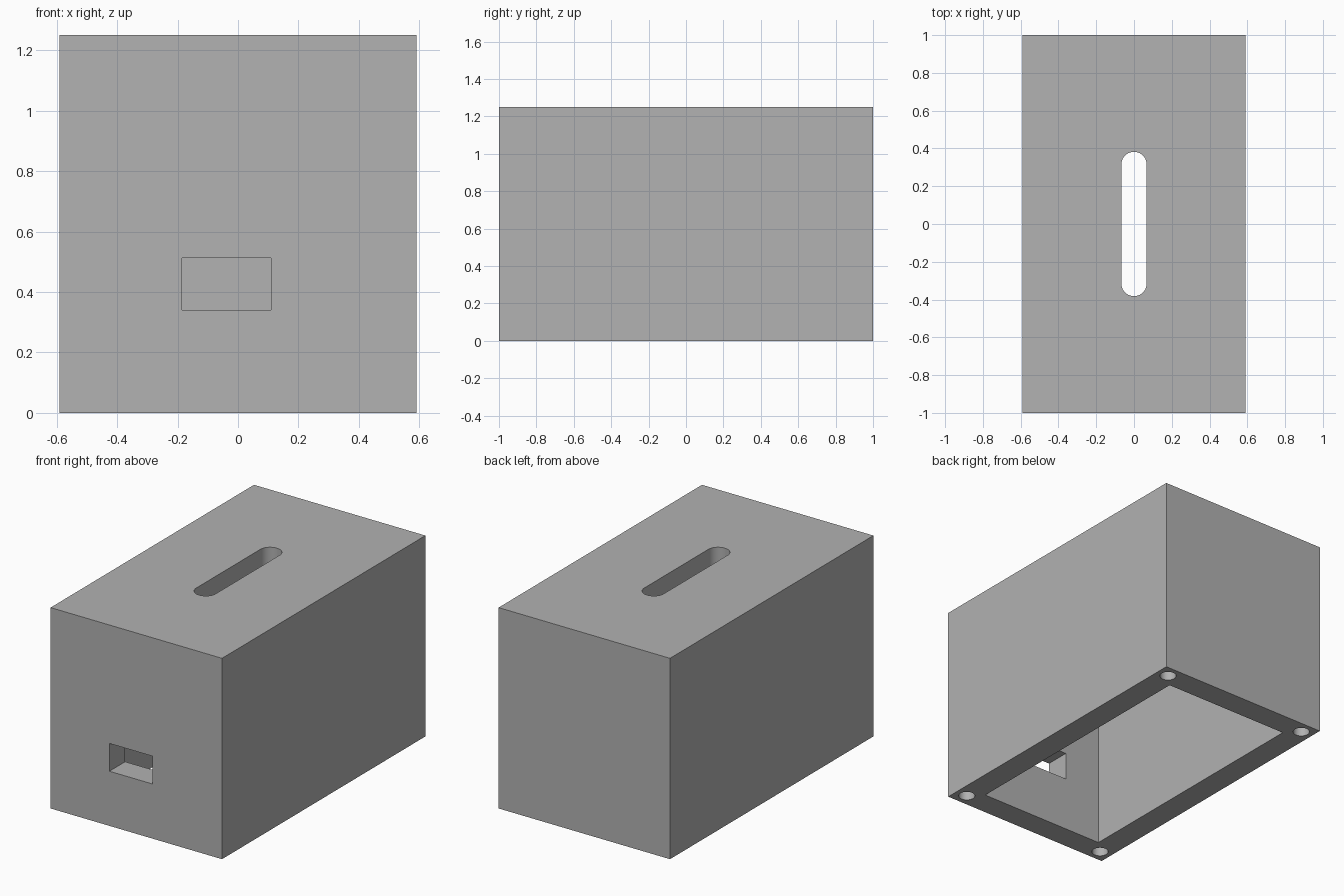
import bpy, bmesh, math
from mathutils import Matrix, Vector

if "Cube" in bpy.data.objects:
    bpy.data.objects.remove(bpy.data.objects["Cube"])

W, D, H = 1.18, 2.0, 1.25      # outer size
T = 0.155                      # wall thickness

grey = bpy.data.materials.new("plain grey")
grey.diffuse_color = (0.445, 0.445, 0.445, 1)
grey.use_nodes = True
grey.node_tree.nodes["Principled BSDF"].inputs["Base Color"].default_value = grey.diffuse_color


def make_object(name, bm):
    bmesh.ops.recalc_face_normals(bm, faces=bm.faces)
    mesh = bpy.data.meshes.new(name)
    bm.to_mesh(mesh)
    bm.free()
    mesh.materials.append(grey)
    obj = bpy.data.objects.new(name, mesh)
    bpy.context.collection.objects.link(obj)
    return obj


def box(name, lo, hi):
    lo, hi = Vector(lo), Vector(hi)
    bm = bmesh.new()
    mat = Matrix.Translation((lo + hi) / 2) @ Matrix.Diagonal((*(hi - lo), 1))
    bmesh.ops.create_cube(bm, size=1, matrix=mat)
    return make_object(name, bm)


def prism(name, outline, z0, z1):
    bm = bmesh.new()
    face = bm.faces.new([bm.verts.new((x, y, z0)) for x, y in outline])
    new = bmesh.ops.extrude_face_region(bm, geom=[face])["geom"]
    verts = [v for v in new if isinstance(v, bmesh.types.BMVert)]
    bmesh.ops.translate(bm, verts=verts, vec=(0, 0, z1 - z0))
    return make_object(name, bm)


def arc(cx, cy, r, start, sweep, n):
    return [(cx + r * math.cos(start + sweep * i / n),
             cy + r * math.sin(start + sweep * i / n)) for i in range(n + 1)]


# Outer block
body = box("box_cover", (-W / 2, -D / 2, 0), (W / 2, D / 2, H))

# Hollow interior, open at the bottom
cutters = [box("cavity_cutter", (-W / 2 + T, -D / 2 + T, -0.1),
               (W / 2 - T, D / 2 - T, H - T))]

# Rounded slot through the top
r, half = 0.067, 0.315
slot = arc(0, half, r, 0, math.pi, 20) + arc(0, -half, r, math.pi, math.pi, 20)
cutters.append(prism("slot_cutter", slot, H - T - 0.1, H + 0.1))

# Rectangular window through the front wall
cutters.append(box("window_cutter", (-0.185, -D / 2 - 0.1, 0.34),
                   (0.11, -D / 2 + T + 0.1, 0.513)))

# Blind screw holes in the bottom rim corners
for sx in (-1, 1):
    for sy in (-1, 1):
        ring = arc(sx * (W - T) / 2, sy * (D - T) / 2, 0.048, 0, 2 * math.pi, 32)[:-1]
        cutters.append(prism("screw_hole_cutter", ring, -0.1, 0.3))

# Cut everything out of the block
bpy.context.view_layer.objects.active = body
for cutter in cutters:
    mod = body.modifiers.new("cut", 'BOOLEAN')
    mod.operation = 'DIFFERENCE'
    mod.solver = 'EXACT'
    mod.object = cutter
    bpy.ops.object.modifier_apply(modifier=mod.name)
    bpy.data.objects.remove(cutter)

# Smooth the round walls, keep the corners sharp
bpy.ops.object.select_all(action='DESELECT')
body.select_set(True)
bpy.ops.object.shade_smooth_by_angle(angle=math.radians(30))
